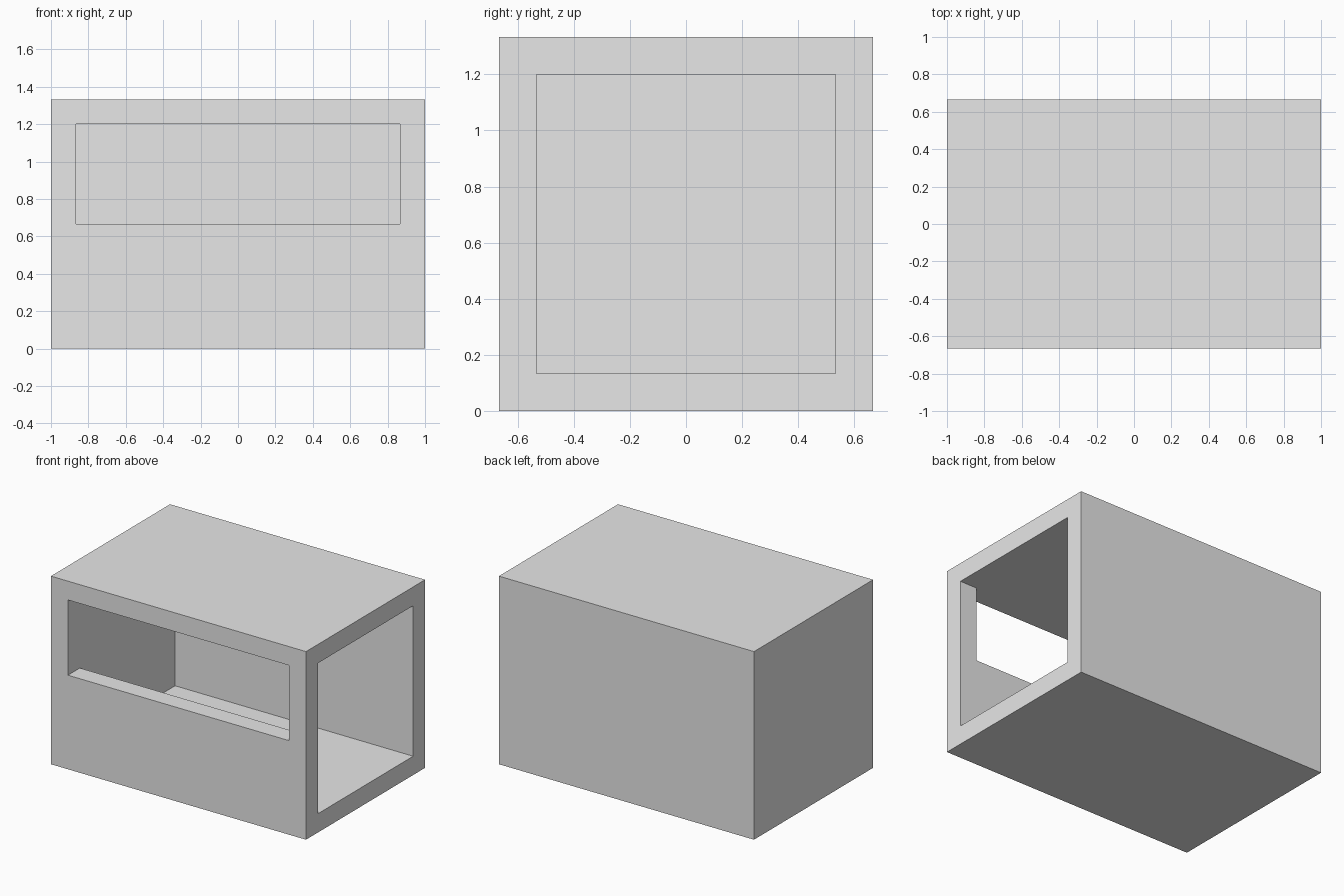
import bpy
import bmesh
from mathutils import Vector

cube = bpy.data.objects.get("Cube")
if cube:
    bpy.data.objects.remove(cube, do_unlink=True)

# Overall half sizes, height and wall thickness
HALF_X, HALF_Y, HEIGHT, WALL = 1.0, 0.6667, 1.3333, 0.1333
SILL = 0.6667

grey = bpy.data.materials.new("light grey")
grey.use_nodes = True
colour = (0.8, 0.8, 0.8, 1.0)
grey.diffuse_color = colour
grey.node_tree.nodes["Principled BSDF"].inputs["Base Color"].default_value = colour


def make_box(name, low, high):
    """Box between two opposite corners."""
    low, high = Vector(low), Vector(high)
    bm = bmesh.new()
    bmesh.ops.create_cube(bm, size=1.0)
    for v in bm.verts:
        v.co = (low + high) / 2 + v.co * (high - low)
    mesh = bpy.data.meshes.new(name)
    bm.to_mesh(mesh)
    bm.free()
    mesh.materials.append(grey)
    obj = bpy.data.objects.new(name, mesh)
    bpy.context.collection.objects.link(obj)
    return obj


def cut(target, cutter):
    """Subtract a hidden cutter from the target."""
    cutter.hide_render = True
    bpy.context.view_layer.objects.active = target
    mod = target.modifiers.new(cutter.name, "BOOLEAN")
    mod.operation = "DIFFERENCE"
    mod.solver = "EXACT"
    mod.object = cutter
    bpy.ops.object.modifier_apply(modifier=mod.name)
    bpy.data.objects.remove(cutter, do_unlink=True)


inner_x, inner_y, ceiling = HALF_X - WALL, HALF_Y - WALL, HEIGHT - WALL

# Solid outer block
shell = make_box("box_shell", (-HALF_X, -HALF_Y, 0), (HALF_X, HALF_Y, HEIGHT))

# Hollow room, open at the +x end
cut(shell, make_box("room_cutter", (-inner_x, -inner_y, WALL),
                    (HALF_X + WALL, inner_y, ceiling)))

# Wide window through the front wall, level with the ceiling
cut(shell, make_box("window_cutter", (-inner_x, -HALF_Y - WALL, SILL),
                    (inner_x, 0, ceiling)))
